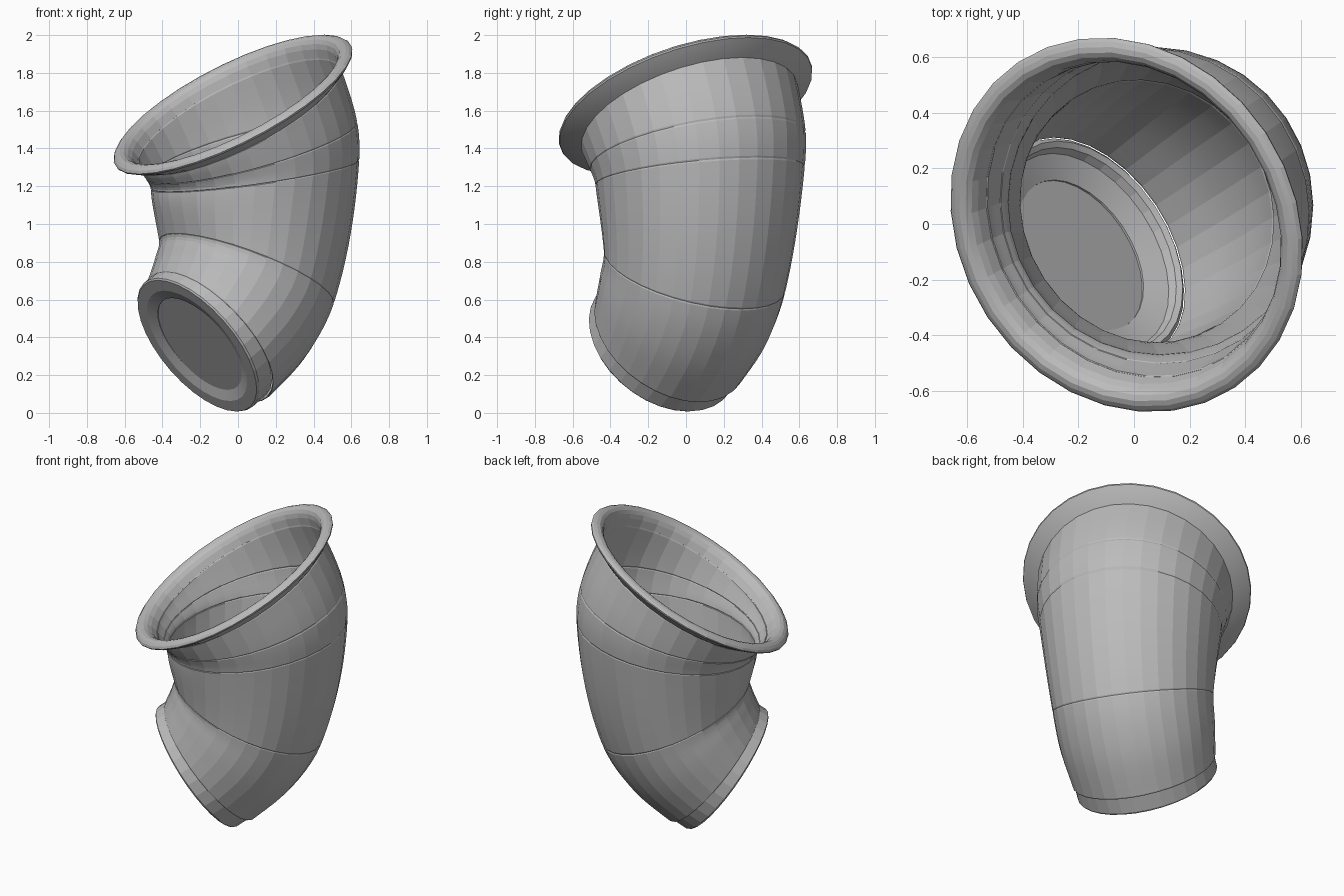
import bpy, bmesh
from math import sin, cos, pi, radians
from mathutils import Matrix, Vector

cube = bpy.data.objects.get("Cube")
if cube:
    bpy.data.objects.remove(cube, do_unlink=True)

SEGMENTS = 32
WALL = 0.01
# Heading of the bend plane
TURN = Matrix.Translation((0, 0.015, 0)) @ Matrix.Rotation(radians(33.6), 4, 'Z')

grey = bpy.data.materials.new("plain_grey")
grey.use_nodes = True
grey.diffuse_color = (0.5, 0.5, 0.5, 1)
grey.node_tree.nodes["Principled BSDF"].inputs["Base Color"].default_value = (0.5, 0.5, 0.5, 1)


def loft(name, rings, closed=True, smooth=8):
    """Skin circular rings given as (u, z, tilt in degrees, radius)."""
    bm = bmesh.new()
    loops = []
    for u, z, tilt, r in rings:
        t = radians(tilt)
        side, across = Vector((cos(t), 0, -sin(t))), Vector((0, 1, 0))
        loop = []
        for i in range(SEGMENTS):
            a = 2 * pi * i / SEGMENTS
            p = Vector((u, 0, z)) + r * (cos(a) * side + sin(a) * across)
            loop.append(bm.verts.new(TURN @ p))
        loops.append(loop)
    pairs = list(zip(loops, loops[1:]))
    if closed:
        pairs.append((loops[-1], loops[0]))
    else:
        bm.faces.new(loops[0])
        bm.faces.new(loops[-1])
    for a, b in pairs:
        for i in range(SEGMENTS):
            j = (i + 1) % SEGMENTS
            bm.faces.new((a[i], a[j], b[j], b[i]))
    bmesh.ops.recalc_face_normals(bm, faces=bm.faces)
    mesh = bpy.data.meshes.new(name)
    bm.to_mesh(mesh)
    bm.free()
    mesh.materials.append(grey)
    mesh.shade_smooth()
    mesh.set_sharp_from_angle(angle=radians(smooth))
    obj = bpy.data.objects.new(name, mesh)
    bpy.context.collection.objects.link(obj)


def revolve(name, frame, profile, closed=True, lean=0, smooth=8):
    """Turn (radius, height) points about a tilted axis; lean tips the higher rings."""
    u, z, tilt = frame
    t = radians(tilt)
    loft(name, [(u + h * sin(t), z + h * cos(t), tilt - lean * h, r) for r, h in profile],
         closed, smooth)


# Control rings of the bent body: distance, then (u, z, tilt, radius)
KEYS = [
    (0.00, (-0.181, 0.400, 51, 0.445)),
    (0.21, (-0.042, 0.567, 39, 0.478)),
    (0.42, (0.054, 0.750, 24, 0.493)),
    (0.94, (0.108, 1.260, -9.5, 0.557)),
    (1.07, (0.085, 1.390, -18, 0.580)),
    (1.26, (0.004, 1.572, -31.4, 0.600)),
]


def slope(i, k):
    lo, hi = max(i - 1, 0), min(i + 1, len(KEYS) - 1)
    return (KEYS[hi][1][k] - KEYS[lo][1][k]) / (KEYS[hi][0] - KEYS[lo][0])


def ring_at(t):
    """Smoothly interpolated ring at distance t along the body."""
    i = max(n for n in range(len(KEYS) - 1) if KEYS[n][0] <= t)
    (t0, a), (t1, b) = KEYS[i], KEYS[i + 1]
    d = t1 - t0
    s = (t - t0) / d
    return [(2*s**3 - 3*s*s + 1) * a[k] + (3*s*s - 2*s**3) * b[k]
            + d * ((s**3 - 2*s*s + s) * slope(i, k) + (s**3 - s*s) * slope(i + 1, k))
            for k in range(4)]


# Body sections, with a fine groove where they meet
sections = [("lower_elbow", 0, 2, 10), ("middle_bend", 2, 3, 12), ("collar", 3, 4, 4), ("neck", 4, 5, 5)]
for name, first, last, steps in sections:
    start, end = KEYS[first][0], KEYS[last][0]
    inside = [start + (end - start) * n / steps for n in range(1, steps)]
    outer, inner = [], []
    for t in [start, start + 0.006] + inside + [end - 0.006, end]:
        u, z, tilt, r = ring_at(t)
        dip = 0.003 if t in (start, end) else 0
        outer.append((u, z, tilt, r - dip))
        inner.append((u, z, tilt, r - WALL + dip))
    loft(name, outer + inner[::-1])

# Flared, rolled lip around the mouth
revolve("mouth_lip", (-0.02, 1.61, -31.4), [
    (0.598, -0.047), (0.635, -0.027), (0.675, -0.002), (0.699, 0.015), (0.702, 0.024),
    (0.692, 0.037), (0.675, 0.046), (0.655, 0.049), (0.635, 0.042), (0.618, 0.025),
    (0.605, 0), (0.592, -0.05)])

# Base flange with a bevelled recess, and the disc closing it
base = (-0.26, 0.355, 54.3)
revolve("base_flange", base, [
    (0.428, 0), (0.436, 0.01), (0.436, 0.095), (0.42, 0.105), (0.40, 0.095),
    (0.39, 0.07), (0.30, 0.04), (0.30, 0.02), (0.36, 0)], lean=33)
revolve("base_disc", base, [(0.303, 0.022), (0.303, 0.038)], closed=False)
